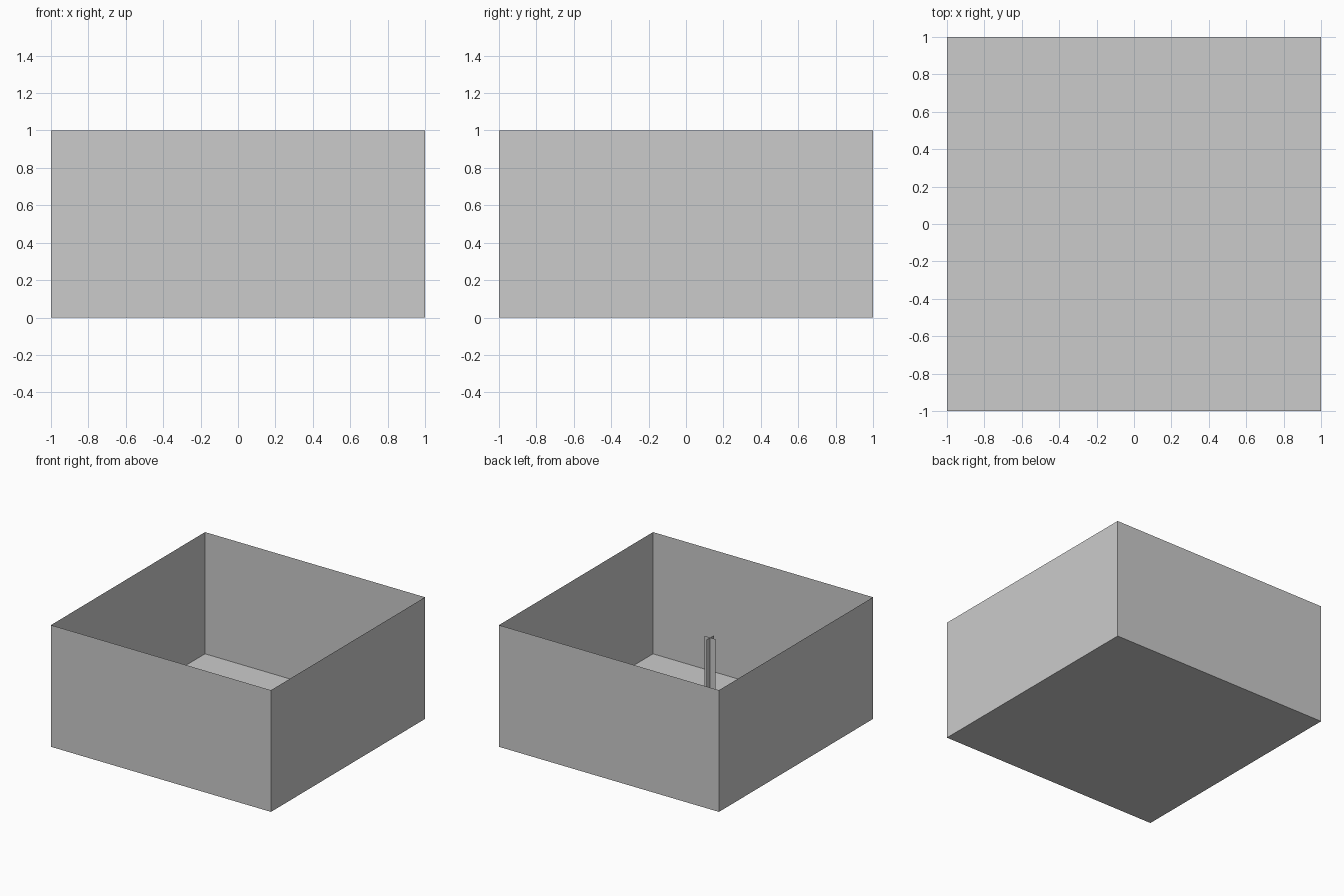
import bpy
import bmesh
from math import radians
from mathutils import Matrix

if "Cube" in bpy.data.objects:
    bpy.data.objects.remove(bpy.data.objects["Cube"])


def add_object(name, bm):
    mesh = bpy.data.meshes.new(name)
    bm.to_mesh(mesh)
    bm.free()
    obj = bpy.data.objects.new(name, mesh)
    bpy.context.collection.objects.link(obj)
    return obj


# Open-topped tray: thin walls and floor
bm = bmesh.new()
bmesh.ops.create_cube(bm, size=2, matrix=Matrix.Translation((0, 0, 0.5)) @ Matrix.Diagonal((1, 1, 0.5, 1)))
lid = [f for f in bm.faces if f.normal.z > 0.9]
bmesh.ops.delete(bm, geom=lid, context='FACES_ONLY')
add_object("open_box", bm)

# Slim post inside: two crossed upright sheets
POST_X, POST_Y, POST_WIDTH, POST_HEIGHT = 0.2, -0.6, 0.06, 0.5
bm = bmesh.new()
for turn in (0, 90):
    place = (Matrix.Translation((POST_X, POST_Y, POST_HEIGHT / 2))
             @ Matrix.Rotation(radians(turn), 4, 'Z')
             @ Matrix.Rotation(radians(90), 4, 'X')
             @ Matrix.Diagonal((0.1, POST_HEIGHT, 1, 1)))
    bmesh.ops.create_grid(bm, x_segments=1, y_segments=1, size=0.5, matrix=place)
add_object("crossed_post", bm)
